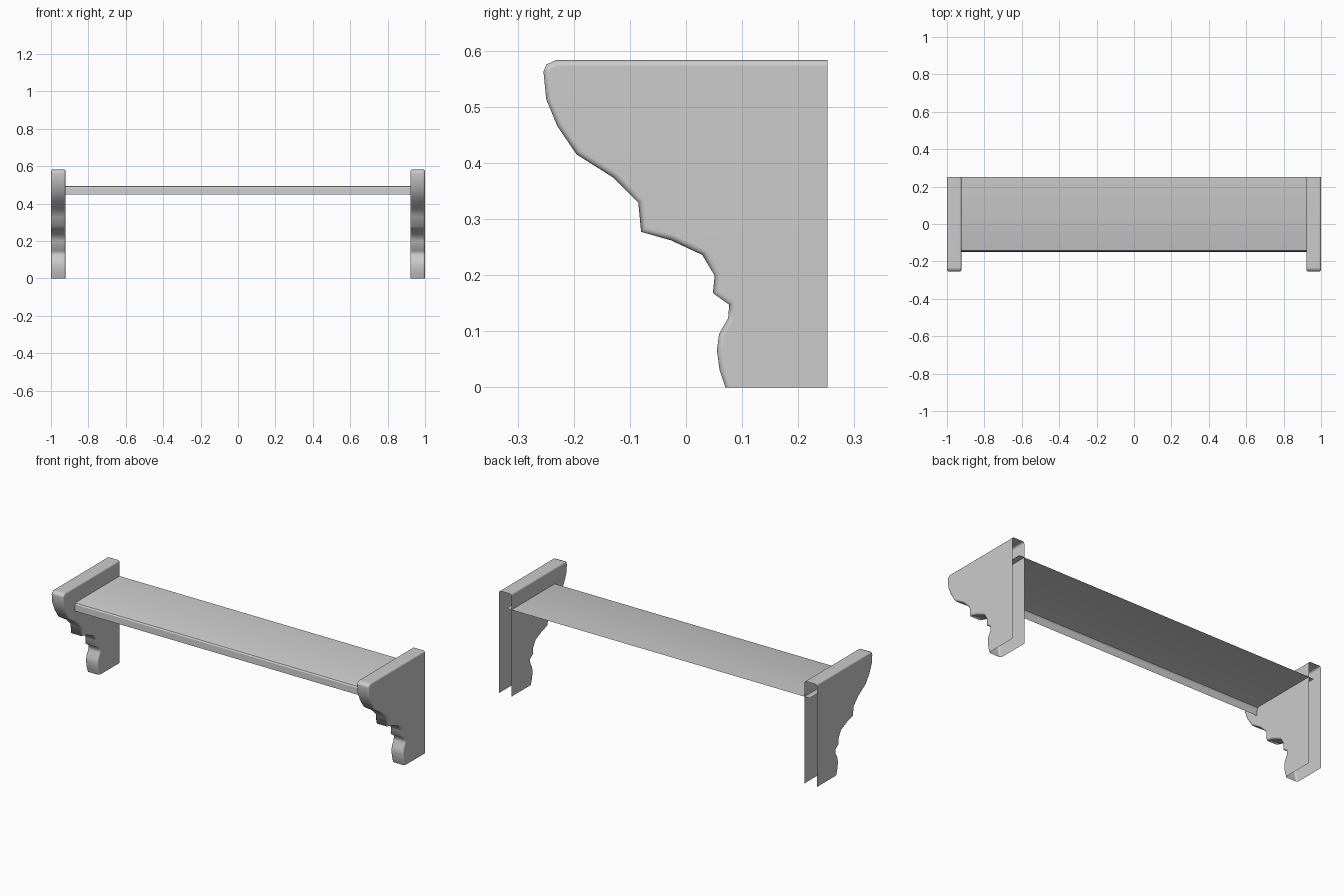
import bpy, bmesh, math
from mathutils import Vector

if "Cube" in bpy.data.objects:
    bpy.data.objects.remove(bpy.data.objects["Cube"])


def finish(name, bm, angle):
    bmesh.ops.recalc_face_normals(bm, faces=bm.faces[:])
    mesh = bpy.data.meshes.new(name)
    bm.to_mesh(mesh)
    bm.free()
    obj = bpy.data.objects.new(name, mesh)
    bpy.context.collection.objects.link(obj)
    bpy.ops.object.select_all(action='DESELECT')
    obj.select_set(True)
    bpy.context.view_layer.objects.active = obj
    bpy.ops.object.shade_smooth_by_angle(angle=math.radians(angle))
    return obj


def sheet(bm, rows):
    """Join neighbouring rows of points with quads; returns the vertex rows."""
    vrows = [[bm.verts.new(p) for p in row] for row in rows]
    for a, b in zip(vrows, vrows[1:]):
        for i in range(len(a) - 1):
            bm.faces.new((a[i], a[i + 1], b[i + 1], b[i]))
    return vrows


def inset(points, d):
    """Move an open (y, z) outline inwards, keeping its ends on back and floor."""
    pts = [Vector(p) for p in points]
    dirs = [(b - a).normalized() for a, b in zip(pts, pts[1:])]
    nrm = [Vector((-t.y, t.x)) for t in dirs]
    out = [pts[0] + Vector((0, -d))]
    for p, n0, n1 in zip(pts[1:-1], nrm, nrm[1:]):
        out.append(p + (n0 + n1) * d / (1 + n0.dot(n1)))
    out.append(pts[-1] + Vector((d, 0)))
    return out


# Scrolled outline of a bracket, from the top back corner round to the floor
outline = [(.252, .583), (-.232, .583), (-.249, .575), (-.254, .562),
           (-.249, .513), (-.229, .465), (-.195, .415), (-.130, .374),
           (-.085, .329), (-.080, .277), (-.027, .262), (.029, .236),
           (.051, .199), (.048, .168), (.077, .147), (.075, .123),
           (.059, .095), (.055, .066), (.060, .030), (.070, 0)]

# Brackets: hollow shells, open at back and bottom, rounded along the outline
X0, X1, R = .922, 1.0, .011
arc = [math.radians(a) for a in (0, 30, 60, 90)]
stations = [(X0 + R * (1 - math.cos(a)), R * (1 - math.sin(a))) for a in arc]
stations += [(X0 + X1 - x, d) for x, d in reversed(stations)]
bm = bmesh.new()
rows = sheet(bm, [[(x, p[0], p[1]) for p in inset(outline, d)]
                  for x, d in stations])
for row, x in ((rows[0], X0), (rows[-1], X1)):
    corner = bm.verts.new((x, .252, 0))
    bm.faces.new(row + [corner])
brackets = finish("brackets", bm, 80)
mirror = brackets.modifiers.new("other_side", 'MIRROR')
mirror.use_axis = (True, False, False)
weighted = brackets.modifiers.new("flat_sides", 'WEIGHTED_NORMAL')
weighted.keep_sharp = True

# Shelf board: top surface with a rounded front lip, open below and behind
section = [(.252, .494), (-.133, .494), (-.142, .491), (-.147, .484), (-.149, .448)]
bm = bmesh.new()
sheet(bm, [[(x, y, z) for y, z in section] for x in (-.955, .955)])
for f in bm.faces:
    f.normal_update()
shelf = finish("shelf", bm, 30)
if shelf.data.polygons[0].normal.z < 0:
    shelf.data.flip_normals()
